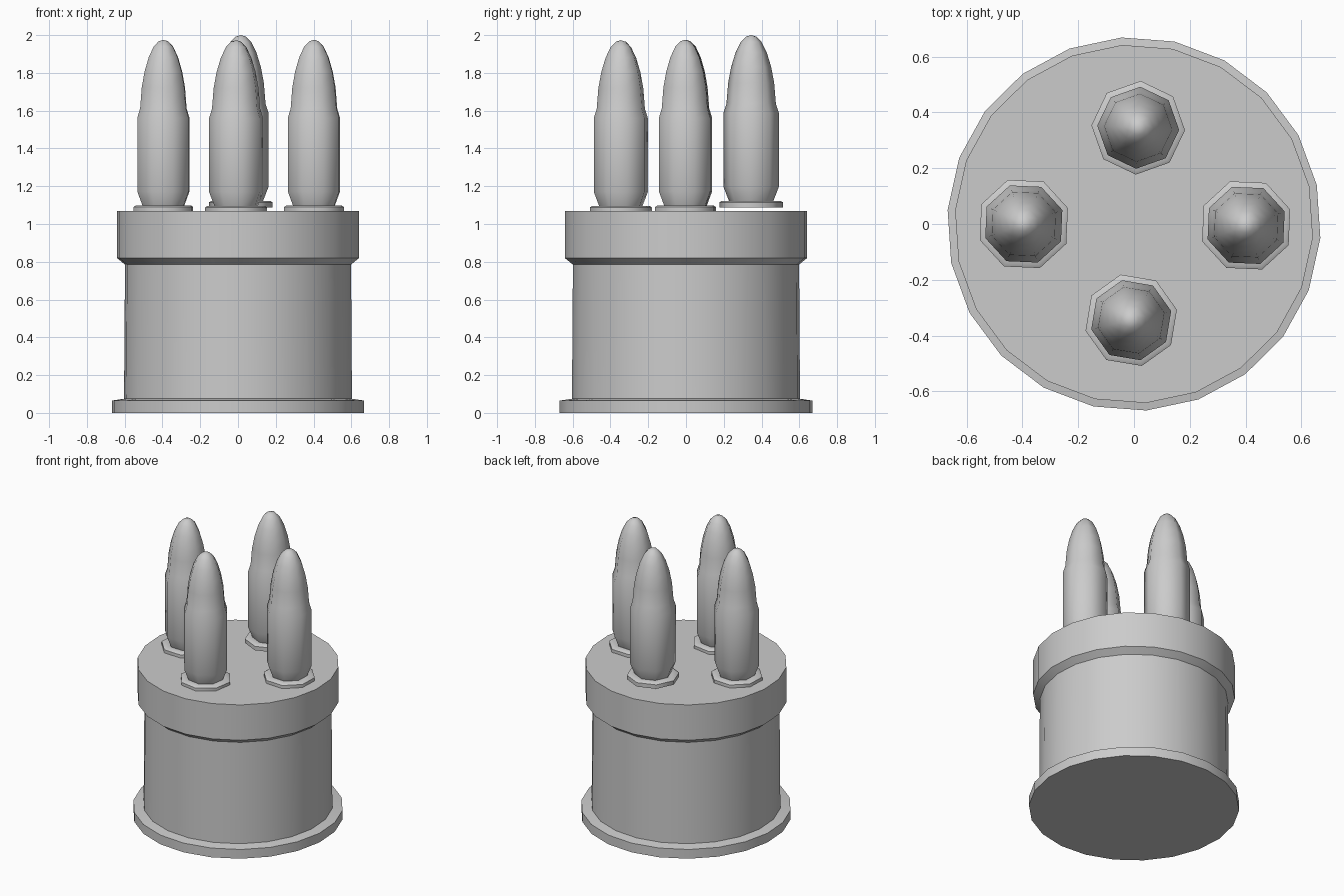
import bpy, bmesh, math

cube = bpy.data.objects.get("Cube")
if cube:
    bpy.data.objects.remove(cube, do_unlink=True)

grey = bpy.data.materials.new("plain_grey")
grey.use_nodes = True
GREY = (0.6, 0.6, 0.6, 1.0)
grey.diffuse_color = GREY
grey.node_tree.nodes["Principled BSDF"].inputs["Base Color"].default_value = GREY


def lathe(name, profile, sides, location=(0, 0, 0), turn=0.0, smooth=30):
    """Spin a (radius, height) profile into a closed solid; radius 0 makes a pole."""
    bm = bmesh.new()
    rings = []
    for r, z in profile:
        if r == 0:
            rings.append([bm.verts.new((0, 0, z))])
            continue
        angles = [math.radians(turn) + math.tau * i / sides for i in range(sides)]
        rings.append([bm.verts.new((r * math.cos(a), r * math.sin(a), z)) for a in angles])
    for low, high in zip(rings, rings[1:]):
        for i in range(sides):
            j = (i + 1) % sides
            if len(high) == 1:
                bm.faces.new((low[i], low[j], high[0]))
            else:
                bm.faces.new((low[i], low[j], high[j], high[i]))
    for ring in (rings[0], rings[-1]):
        if len(ring) > 1:
            bm.faces.new(ring)
    bmesh.ops.recalc_face_normals(bm, faces=bm.faces)
    mesh = bpy.data.meshes.new(name)
    bm.to_mesh(mesh)
    bm.free()
    mesh.materials.append(grey)
    obj = bpy.data.objects.new(name, mesh)
    obj.location = location
    bpy.context.collection.objects.link(obj)
    bpy.ops.object.select_all(action="DESELECT")
    obj.select_set(True)
    bpy.context.view_layer.objects.active = obj
    bpy.ops.object.shade_smooth_by_angle(angle=math.radians(smooth))
    return obj


# Drum: wide foot, straight wall, overhanging cap with a sloped underside
lathe("drum", [(0.67, 0), (0.67, 0.065), (0.605, 0.075), (0.6, 0.785),
               (0.643, 0.82), (0.643, 1.068)], 22, turn=12)

# Cartridges: octagonal rim, narrow groove, case, shoulder and rounded tip
rim = [(0.168, 0), (0.168, 0.028), (0.155, 0.036)]
case = [(0.118, 0.036), (0.147, 0.11), (0.147, 0.5), (0.131, 0.55)]
tip = [(0.122, 0.66), (0.106, 0.745), (0.083, 0.82), (0.055, 0.877),
       (0.027, 0.905), (0, 0.913)]
places = {
    "left": (0.402, -0.005, 1.062, 20),
    "right": (-0.395, 0, 1.062, 20),
    "front": (-0.01, -0.345, 1.06, 13),
    "back": (0.015, 0.345, 1.087, 42),
}
for side, (x, y, z, turn) in places.items():
    lathe(side + "_cartridge", rim + case + tip, 8, (x, y, z), turn, smooth=46)
